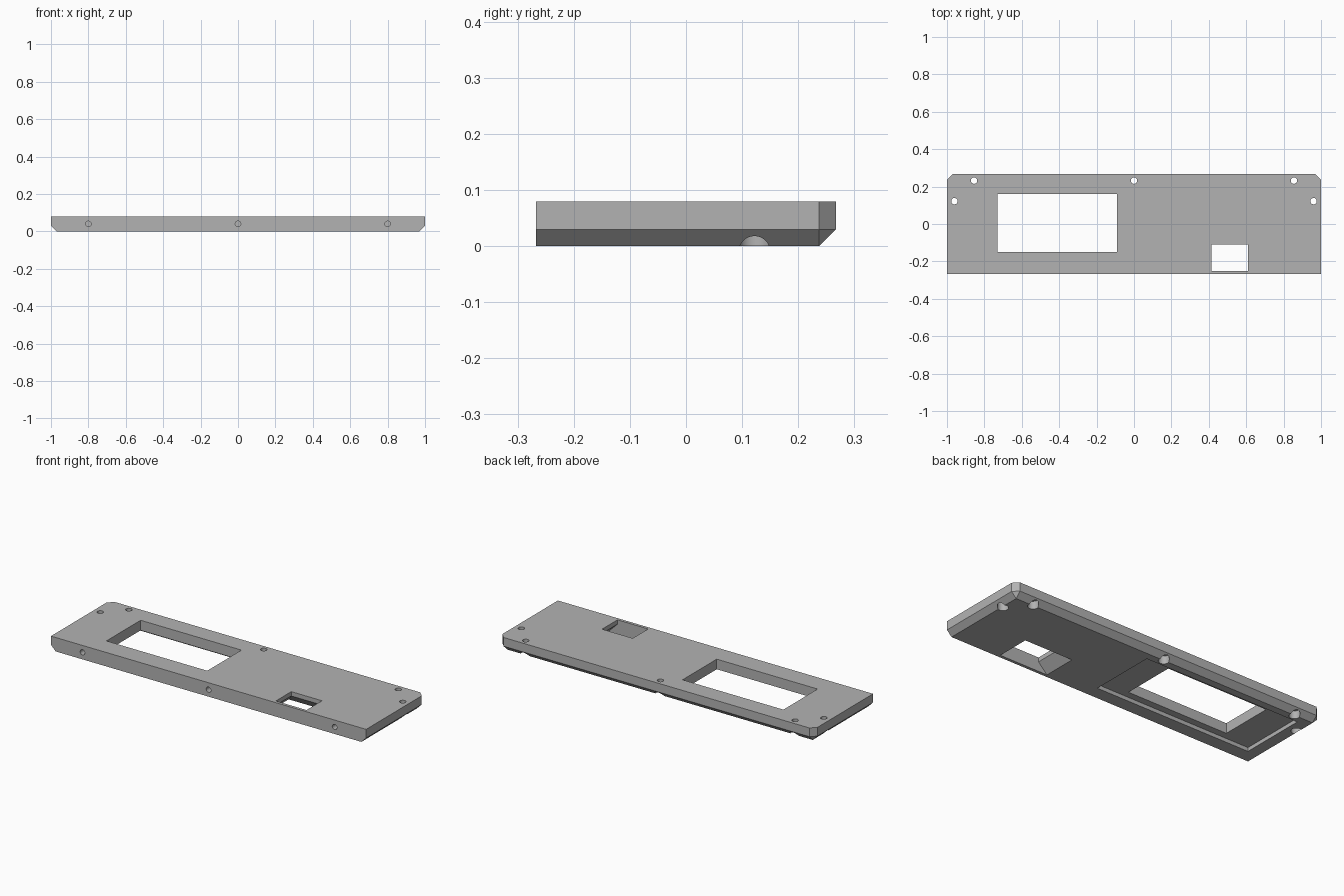
import bpy, bmesh
from math import sin, cos, tau
from mathutils import Matrix

if "Cube" in bpy.data.objects:
    bpy.data.objects.remove(bpy.data.objects["Cube"])

TOP, BEVEL, HALF_Y = 0.08, 0.03, 0.267

grey = bpy.data.materials.new("plain grey")
grey.use_nodes = True
grey.diffuse_color = (0.45, 0.45, 0.45, 1)
grey.node_tree.nodes["Principled BSDF"].inputs["Base Color"].default_value = grey.diffuse_color


def rect(x0, x1, y0, y1):
    return [(x0, y0), (x1, y0), (x1, y1), (x0, y1)]


def circle(x, y, r, n=32):
    return [(x + r * cos(tau * i / n), y + r * sin(tau * i / n)) for i in range(n)]


def loft(name, layers, matrix=None):
    """Closed solid through a stack of (height, outline) layers."""
    bm = bmesh.new()
    rings = [[bm.verts.new((x, y, z)) for x, y in outline] for z, outline in layers]
    n = len(rings[0])
    for a, b in zip(rings, rings[1:]):
        for i in range(n):
            j = (i + 1) % n
            bm.faces.new((a[i], a[j], b[j], b[i]))
    bm.faces.new(rings[0][::-1])
    bm.faces.new(rings[-1])
    bmesh.ops.remove_doubles(bm, verts=bm.verts, dist=1e-5)
    bmesh.ops.recalc_face_normals(bm, faces=bm.faces)
    if matrix:
        bm.transform(matrix)
    mesh = bpy.data.meshes.new(name)
    bm.to_mesh(mesh)
    bm.free()
    mesh.materials.append(grey)
    obj = bpy.data.objects.new(name, mesh)
    bpy.context.collection.objects.link(obj)
    return obj


def plate_outline(inset, cut):
    x, y = 1 - inset, HALF_Y - inset
    return [(-x, -HALF_Y), (x, -HALF_Y), (x, y - cut), (x - cut, y), (cut - x, y), (-x, y - cut)]


# Cover plate: cut rear corners, bevelled underside on the sides and back
plate = loft("cover_plate", [(0, plate_outline(BEVEL, 0)),
                             (BEVEL, plate_outline(0, BEVEL)),
                             (TOP, plate_outline(0, BEVEL))])

# Display window with a shallow recess underneath
recess, window = rect(-0.905, 0.08, -0.19, 0.195), rect(-0.73, -0.09, -0.15, 0.16)
cutters = [loft("display_cutter", [(-0.02, recess), (0.022, recess), (0.022, window), (0.1, window)])]

# Small window, flared below on three sides
wide, narrow = rect(0.36, 0.665, -0.25, -0.055), rect(0.415, 0.61, -0.25, -0.11)
cutters.append(loft("small_window_cutter", [(-0.02, wide), (0, wide), (0.055, narrow), (0.1, narrow)]))

# Counterbored screw holes
for x, y in [(-0.855, 0.232), (0, 0.232), (0.855, 0.232), (-0.96, 0.122), (0.96, 0.122)]:
    bore, hole = circle(x, y, 0.028), circle(x, y, 0.017)
    cutters.append(loft("screw_cutter", [(-0.02, bore), (0.045, bore), (0.045, hole), (0.1, hole)]))

# Blind holes in the front edge
for x in (-0.8, 0, 0.8):
    place = Matrix.Translation((x, -HALF_Y, 0.04)) @ Matrix.Rotation(tau / 4, 4, "X")
    pin = circle(0, 0, 0.015)
    cutters.append(loft("front_hole_cutter", [(-0.07, pin), (0.02, pin)], place))

# Cut every opening, then discard the cutters
bpy.ops.object.select_all(action="DESELECT")
bpy.context.view_layer.objects.active = plate
plate.select_set(True)
for cutter in cutters:
    cutter.hide_render = True
    mod = plate.modifiers.new(cutter.name, "BOOLEAN")
    mod.operation, mod.solver, mod.object = "DIFFERENCE", "EXACT", cutter
    bpy.ops.object.modifier_apply(modifier=mod.name)
    bpy.data.objects.remove(cutter)

bpy.ops.object.shade_smooth_by_angle(angle=0.5)
